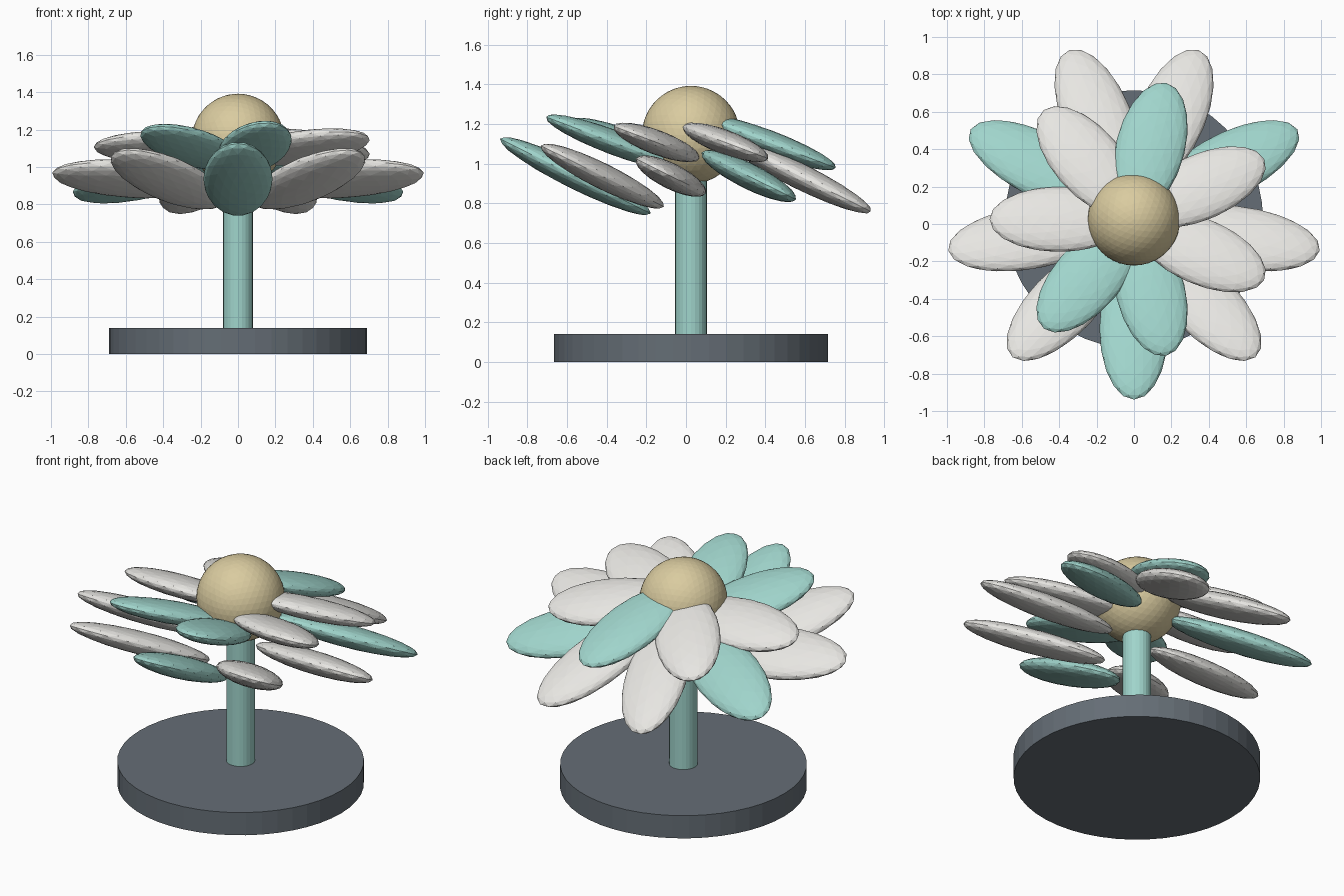
import bpy
from math import radians, cos, sin, tau
from mathutils import Matrix

if "Cube" in bpy.data.objects:
    bpy.data.objects.remove(bpy.data.objects["Cube"])

CY = 0.025  # the flower axis sits slightly behind y = 0


def material(name, rgb):
    m = bpy.data.materials.new(name)
    m.diffuse_color = (*rgb, 1)
    m.use_nodes = True
    m.node_tree.nodes["Principled BSDF"].inputs["Base Color"].default_value = m.diffuse_color
    return m


TEAL = material("teal", (0.35, 0.66, 0.60))
CREAM = material("off_white", (0.80, 0.79, 0.76))
TAN = material("tan", (0.70, 0.60, 0.35))
SLATE = material("slate", (0.13, 0.155, 0.18))


def finish(name, mat):
    ob = bpy.context.object
    ob.name = name
    ob.data.materials.append(mat)
    return ob


def disc(name, radius, z0, z1, sides, mat):
    bpy.ops.mesh.primitive_cylinder_add(vertices=sides, radius=radius, depth=z1 - z0,
                                        location=(0, CY, (z0 + z1) / 2))
    return finish(name, mat)


def petal_ring(name, count, start, ring_r, z, size, tilt):
    # every petal is spun round the axis, then leaned by the same tilt about x
    for i in range(count):
        a = start + tau * i / count
        bpy.ops.mesh.primitive_ico_sphere_add(subdivisions=3, radius=1)
        ob = finish(f"{name}_{i + 1}", TEAL if i % 3 == 0 else CREAM)
        ob.data.transform(Matrix.Diagonal((*size, 1)))
        ob.matrix_world = (Matrix.Translation((ring_r * cos(a), CY + ring_r * sin(a), z))
                           @ Matrix.Rotation(-tilt, 4, 'X') @ Matrix.Rotation(a, 4, 'Z'))


# base plate and stem
disc("base", 0.69, 0, 0.14, 48, SLATE)
disc("stem", 0.08, 0.14, 1.10, 24, TEAL)

# flower centre
bpy.ops.mesh.primitive_ico_sphere_add(subdivisions=4, radius=0.247, location=(0, CY, 1.145))
finish("flower_centre", TAN)

# two layers of petals
petal_ring("outer_petal", 9, radians(-90), 0.583, 0.937, (0.425, 0.185, 0.065), 0.46)
petal_ring("inner_petal", 7, radians(-77.14), 0.40, 1.107, (0.372, 0.185, 0.062), 0.36)
